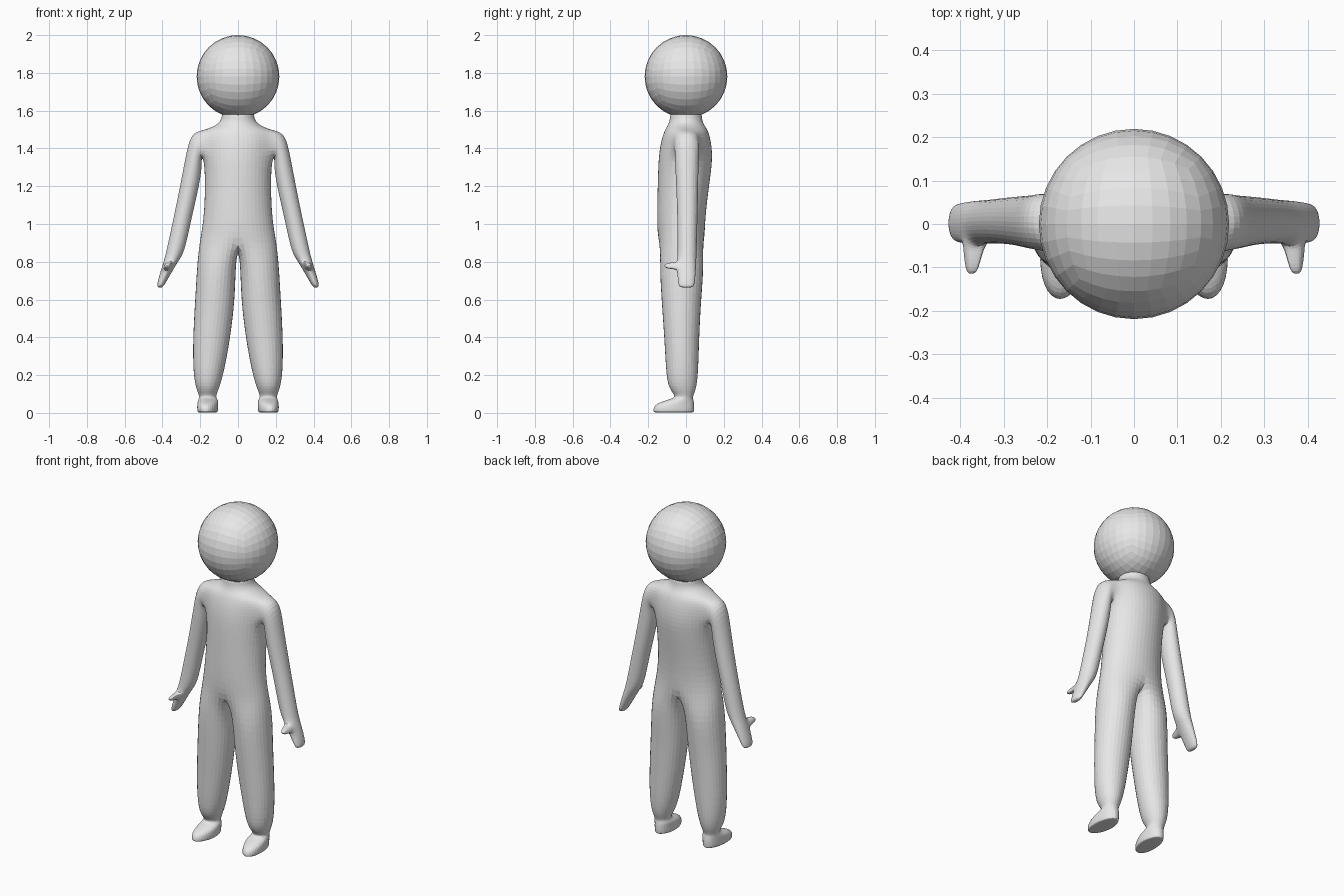
import bpy, bmesh, math
from mathutils import Vector

if "Cube" in bpy.data.objects:
    bpy.data.objects.remove(bpy.data.objects["Cube"])

grey = bpy.data.materials.new("plain_grey")
grey.diffuse_color = (0.8, 0.8, 0.8, 1)
grey.use_nodes = True
grey.node_tree.nodes["Principled BSDF"].inputs["Base Color"].default_value = grey.diffuse_color

bm = bmesh.new()


def ring8(outer, inner, yf, yb, grow=1.1, start=0):
    """Eight points around a limb; outer and inner are (x, z) rim points."""
    pts = []
    for k in range(8):
        a = math.radians(start + 45 * k)
        c, s = math.cos(a) * grow, math.sin(a) * grow
        x = (outer[0] + inner[0]) / 2 + (outer[0] - inner[0]) / 2 * c
        z = (outer[1] + inner[1]) / 2 + (outer[1] - inner[1]) / 2 * c
        y = (yf + yb) / 2 + (yb - yf) / 2 * s
        pts.append(bm.verts.new((max(x, 0.006), y, z)))
    return pts


def bridge(a, b, closed=True):
    """Quads between two rows; returns the faces."""
    n = len(a)
    return [bm.faces.new((a[i], a[(i + 1) % n], b[(i + 1) % n], b[i]))
            for i in range(n if closed else n - 1)]


# Torso half: rows of z, half width, front y, back y
torso = [(1.61, .085, -.085, .085), (1.555, .083, -.083, .083), (1.52, .115, -.097, .098),
         (1.495, .185, -.115, .118), (1.43, .185, -.135, .135), (1.34, .178, -.147, .142),
         (1.2, .172, -.15, .122), (1.02, .18, -.155, .10), (.9, .203, -.148, .10)]
rows = []
for z, rx, yf, yb in torso:
    row = []
    for k in range(7):
        a = math.radians(-90 + 30 * k)
        x = 0 if k in (0, 6) else rx * 1.05 * math.cos(a)
        y = (yf + yb) / 2 + (yb - yf) / 2 * 1.04 * math.sin(a)
        row.append(bm.verts.new((x, y, z)))
    rows.append(row)
bm.faces.new(rows[0])
for r in range(len(rows) - 1):
    for i in range(6):
        if r in (3, 4) and i in (2, 3):      # opening for the arm
            continue
        bm.faces.new((rows[r][i], rows[r][i + 1], rows[r + 1][i + 1], rows[r + 1][i]))

# Arm and hand: outer rim, inner rim, front y, back y
top, mid, low = rows[3], rows[4], rows[5]
prev = [top[3], top[4], mid[4], low[4], low[3], low[2], mid[2], top[2]]
arm = [((.25, 1.482), (.195, 1.355), -.06, .07), ((.277, 1.36), (.190, 1.29), -.058, .066),
       ((.310, 1.18), (.215, 1.16), -.05, .064), ((.348, 1.0), (.253, 1.0), -.045, .06),
       ((.380, .85), (.283, .85), -.045, .056), ((.394, .80), (.318, .80), -.045, .054),
       ((.406, .76), (.345, .755), -.045, .052), ((.428, .69), (.385, .685), -.043, .047),
       ((.428, .662), (.402, .66), -.034, .038)]
thumb_faces = []
for i, spec in enumerate(arm):
    cur = ring8(*spec)
    faces = bridge(prev, cur)
    if i == 6:
        thumb_faces = [faces[5], faces[6]]
    prev = cur
bm.faces.new(prev)

# Thumb pulled out of the front of the hand
for centre, width, height in (((.372, -.066, .779), .75, .85), ((.374, -.116, .779), .6, .65)):
    geo = bmesh.ops.extrude_face_region(bm, geom=thumb_faces)["geom"]
    bmesh.ops.delete(bm, geom=thumb_faces, context='FACES_ONLY')
    thumb_faces = [g for g in geo if isinstance(g, bmesh.types.BMFace)]
    verts = [g for g in geo if isinstance(g, bmesh.types.BMVert)]
    c = sum((v.co for v in verts), Vector()) / len(verts)
    for v in verts:
        d = v.co - c
        v.co = Vector((centre[0] + d.x * width, centre[1] + d.y * .3, centre[2] + d.z * height))

# Leg and foot: z, outer x, inner x, front y, back y
crotch = bm.verts.new((0, -.025, .855))
prev = rows[-1] + [crotch]
leg = [(.78, .217, .004, -.14, .096), (.6, .227, .014, -.13, .08), (.4, .239, .04, -.115, .07),
       (.22, .238, .073, -.106, .065), (.135, .224, .098, -.094, .056),
       (.095, .207, .116, -.06, .04), (.08, .206, .115, -.062, .036),
       (.066, .211, .105, -.108, .04), (.045, .215, .103, -.168, .044),
       (.008, .214, .104, -.176, .044), (.002, .208, .11, -.168, .038),
       (.002, .185, .135, -.12, .01)]
for z, xo, xi, yf, yb in leg:
    cur = ring8((xo, z), (xi, z), yf, yb, start=225)
    bridge(prev, cur)
    if z < .07:                              # toes turn slightly outward
        for v in cur:
            v.co.x += max(0, -.06 - v.co.y) * .1
    prev = cur
bm.faces.new(prev)

bmesh.ops.recalc_face_normals(bm, faces=bm.faces)
mesh = bpy.data.meshes.new("body")
bm.to_mesh(mesh)
bm.free()
mesh.materials.append(grey)
body = bpy.data.objects.new("body", mesh)
bpy.context.collection.objects.link(body)
mirror = body.modifiers.new("mirror", 'MIRROR')
mirror.use_clip = True
mirror.merge_threshold = 0.001
sub = body.modifiers.new("rounding", 'SUBSURF')
sub.levels = sub.render_levels = 2

# Head: ball made from a divided cube
hb = bmesh.new()
bmesh.ops.create_cube(hb, size=2)
bmesh.ops.subdivide_edges(hb, edges=hb.edges, cuts=7, use_grid_fill=True)
for v in hb.verts:
    v.co = Vector([math.tan(c * math.pi / 4) for c in v.co]).normalized() * .219
    v.co.z += 1.781
bmesh.ops.recalc_face_normals(hb, faces=hb.faces)
head_mesh = bpy.data.meshes.new("head")
hb.to_mesh(head_mesh)
hb.free()
head_mesh.materials.append(grey)
head = bpy.data.objects.new("head", head_mesh)
bpy.context.collection.objects.link(head)
